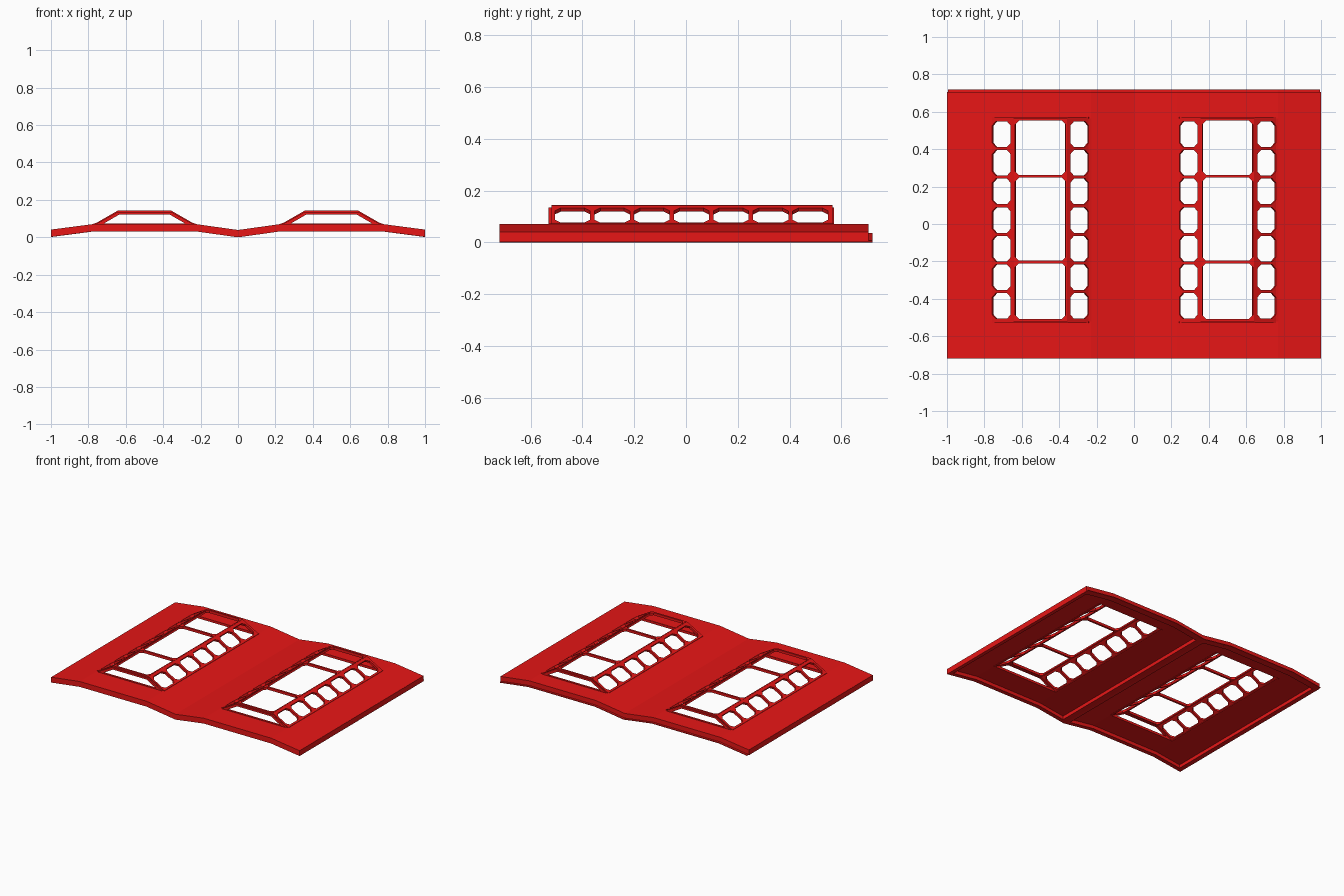
import bpy, bmesh, math
from mathutils import Matrix, Vector

if "Cube" in bpy.data.objects:
    bpy.data.objects.remove(bpy.data.objects["Cube"])

red = bpy.data.materials.new("red")
red.diffuse_color = (0.8, 0.008, 0.008, 1)
red.use_nodes = True
red.node_tree.nodes["Principled BSDF"].inputs["Base Color"].default_value = red.diffuse_color


def add(name, mesh):
    ob = bpy.data.objects.new(name, mesh)
    bpy.context.collection.objects.link(ob)
    mesh.materials.clear()
    mesh.materials.append(red)
    return ob


def prism(name, outline, y0, y1):
    """Extrude an xz outline from y0 to y1."""
    bm = bmesh.new()
    f = bm.faces.new([bm.verts.new((x, y0, z)) for x, z in outline])
    r = bmesh.ops.extrude_face_region(bm, geom=[f])
    vs = [v for v in r["geom"] if isinstance(v, bmesh.types.BMVert)]
    bmesh.ops.translate(bm, verts=vs, vec=(0, y1 - y0, 0))
    bmesh.ops.recalc_face_normals(bm, faces=bm.faces)
    me = bpy.data.meshes.new(name)
    bm.to_mesh(me)
    bm.free()
    return add(name, me)


def panel(name, outlines, thick, origin, u, v):
    """Flat plate with holes: first outline is the edge, the rest are openings."""
    cu = bpy.data.curves.new(name, 'CURVE')
    cu.dimensions, cu.fill_mode, cu.extrude = '2D', 'BOTH', thick / 2
    for pts in outlines:
        sp = cu.splines.new('POLY')
        sp.points.add(len(pts) - 1)
        for p, (a, b) in zip(sp.points, pts):
            p.co = (a, b, 0, 1)
        sp.use_cyclic_u = True
    tmp = bpy.data.objects.new("tmp", cu)
    bpy.context.collection.objects.link(tmp)
    dg = bpy.context.evaluated_depsgraph_get()
    me = bpy.data.meshes.new_from_object(tmp.evaluated_get(dg))
    bpy.data.objects.remove(tmp)
    u, v = Vector(u).normalized(), Vector(v).normalized()
    w = u.cross(v)
    m = Matrix((u, v, w)).transposed().to_4x4()
    m.translation = Vector(origin) - w * thick / 2
    me.transform(m)
    for p in me.polygons:
        p.use_smooth = False
    return add(name, me)


def rect(a0, a1, b0, b1, c=0.0):
    """Rectangle with chamfered corners."""
    if not c:
        return [(a0, b0), (a1, b0), (a1, b1), (a0, b1)]
    return [(a0 + c, b0), (a1 - c, b0), (a1, b0 + c), (a1, b1 - c),
            (a1 - c, b1), (a0 + c, b1), (a0, b1 - c), (a0, b0 + c)]


# folded roof sheet with two openings
xs = [-1, -0.77, -0.23, 0, 0.23, 0.77, 1]
zs = [0.041, 0.071, 0.071, 0.039, 0.071, 0.071, 0.041]
ys = [-0.72, -0.515, 0.56, 0.705]
bm = bmesh.new()
g = [[bm.verts.new((x, y, z)) for y in ys] for x, z in zip(xs, zs)]
for i in range(6):
    for j in range(3):
        if not (i in (1, 4) and j == 1):
            bm.faces.new((g[i][j], g[i + 1][j], g[i + 1][j + 1], g[i][j + 1]))
me = bpy.data.meshes.new("roof_sheet")
bm.to_mesh(me)
bm.free()
mod = add("roof_sheet", me).modifiers.new("thickness", 'SOLIDIFY')
mod.thickness, mod.offset = 0.014, -1

# rim under the sheet: end bands, back lip, sides and valley beam
top = list(zip(xs, zs))


def band(hi, lo):
    return [(x, z - hi) for x, z in top] + [(x, z - lo) for x, z in reversed(top)]


prism("front_rim", band(0.001, 0.039), -0.72, -0.69)
prism("back_rim", band(0.001, 0.039), 0.675, 0.705)
prism("back_lip", [(x * 0.995, z) for x, z in band(0.034, 0.039)], 0.67, 0.72)
for s in (-1, 1):
    prism("side_rim", [(s, 0.040), (s * 0.97, 0.044), (s * 0.97, 0.006), (s, 0.002)], -0.72, 0.705)
prism("valley_beam", [(-0.03, 0.042), (0, 0.038), (0.03, 0.042),
                      (0.03, 0.004), (0, 0), (-0.03, 0.004)], -0.72, 0.705)

# raised skylight frames
Y0, Y1 = -0.52, 0.565
rise, run = 0.074, 0.13
length = math.hypot(rise, run)
side_windows = [(-0.506 + 0.153 * k, -0.37 + 0.153 * k) for k in range(7)]
top_windows = [(-0.507, -0.21), (-0.196, 0.248), (0.262, 0.553)]

for cx in (-0.5, 0.5):
    for s in (-1, 1):
        holes = [rect(0.013, 0.127, *(sorted((-s * a, -s * b))), 0.022) for a, b in side_windows]
        edge = rect(0, length, *sorted((-s * Y0, -s * Y1)))
        panel("skylight_side", [edge] + holes, 0.016,
              (cx + s * 0.27, 0, 0.07), (-s * run, 0, rise), (0, -s, 0))
        # sill along the opening
        a, b = cx + s * 0.272, cx + s * 0.258
        prism("skylight_sill", [(a, 0.055), (b, 0.055), (b, 0.077), (a, 0.073)], Y0, Y1)
    panel("skylight_top", [rect(-0.142, 0.142, Y0, Y1)] +
          [rect(-0.135, 0.135, a, b, 0.02) for a, b in top_windows],
          0.018, (cx, 0, 0.144), (1, 0, 0), (0, 1, 0))
    # trapezoid end frames
    outer = [(-0.262, 0.062), (0.262, 0.062), (0.258, 0.072), (0.146, 0.134), (-0.146, 0.134), (-0.258, 0.072)]
    inner = [(-0.215, 0.075), (0.215, 0.075), (0.136, 0.121), (-0.136, 0.121)]
    for y in (-0.53, 0.558):
        panel("skylight_end", [outer, inner], 0.014, (cx, y, 0), (1, 0, 0), (0, 0, 1))
